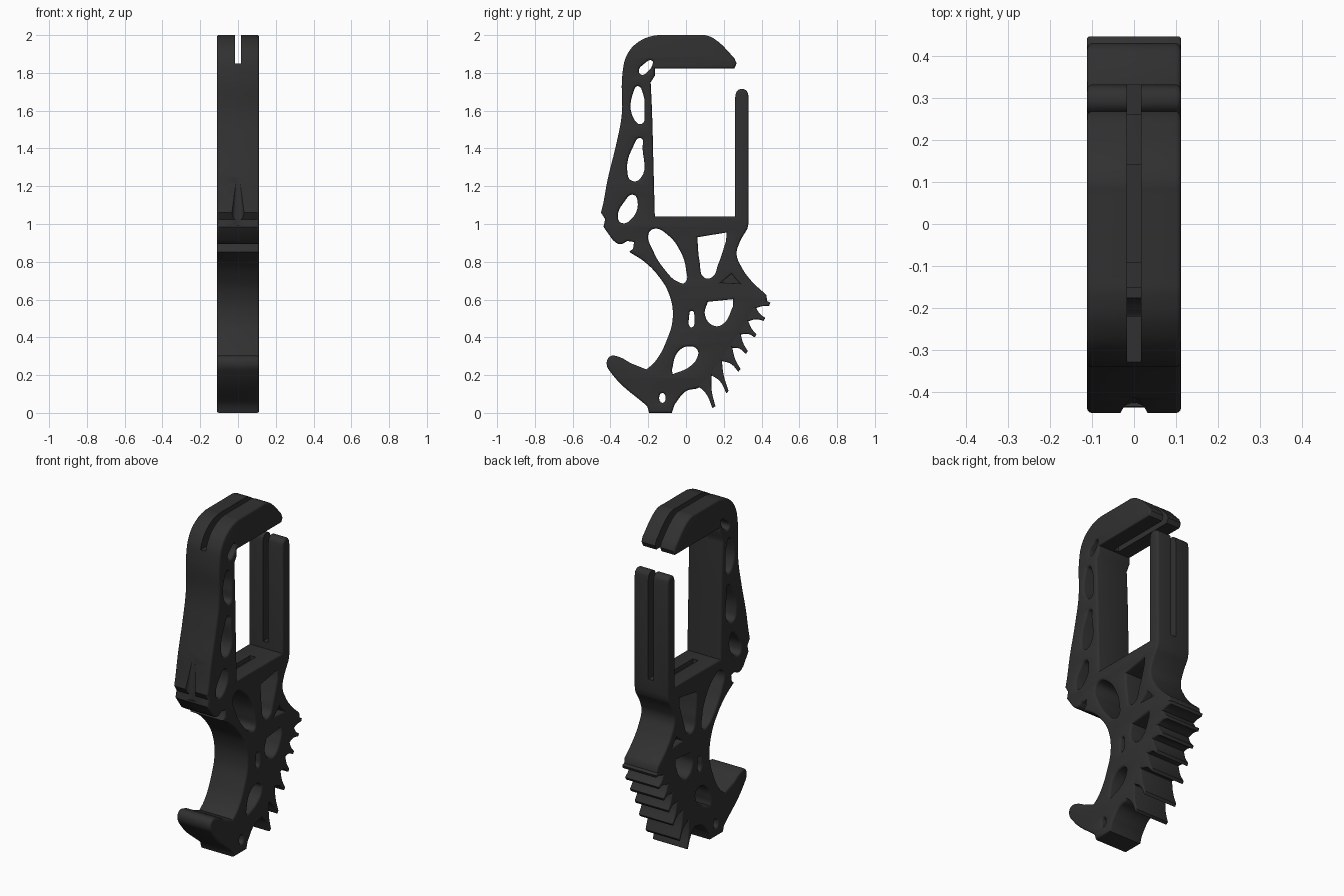
import bpy
import bmesh
from mathutils import Matrix, Vector

if "Cube" in bpy.data.objects:
    bpy.data.objects.remove(bpy.data.objects["Cube"], do_unlink=True)

HALF_WIDTH = 0.112
# Profiles are drawn in the side plane (y, z) and given thickness along x
SIDE_PLANE = Matrix(((0, 0, 1, 0), (1, 0, 0, 0), (0, 1, 0, 0), (0, 0, 0, 1)))

black = bpy.data.materials.new("matte black")
black.use_nodes = True
black.diffuse_color = (0.03, 0.03, 0.03, 1)
shader = next(n for n in black.node_tree.nodes if n.type == 'BSDF_PRINCIPLED')
shader.inputs["Base Color"].default_value = black.diffuse_color
shader.inputs["Roughness"].default_value = 0.6


def soft(*points):
    return [(p, 'AUTO') for p in points]


def sharp(*points):
    return [(p, 'VECTOR') for p in points]


def link(name, mesh):
    obj = bpy.data.objects.new(name, mesh)
    bpy.context.scene.collection.objects.link(obj)
    return obj


def plate(name, loops, bevel, half_width=HALF_WIDTH):
    """Fill closed side profiles and give them thickness with rounded rims."""
    curve = bpy.data.curves.new(name + " profile", 'CURVE')
    curve.dimensions = '2D'
    curve.fill_mode = 'BOTH'
    curve.resolution_u = 6
    curve.extrude = half_width - bevel
    curve.bevel_depth = bevel
    curve.bevel_resolution = 2
    curve.offset = -bevel
    for loop in loops:
        spline = curve.splines.new('BEZIER')
        spline.bezier_points.add(len(loop) - 1)
        spline.use_cyclic_u = True
        for knot, (point, handle) in zip(spline.bezier_points, loop):
            knot.co = (*point, 0)
            knot.handle_left_type = knot.handle_right_type = handle
    source = link(name + " profile", curve)
    graph = bpy.context.evaluated_depsgraph_get()
    mesh = bpy.data.meshes.new_from_object(source.evaluated_get(graph))
    bpy.data.objects.remove(source, do_unlink=True)
    mesh.transform(SIDE_PLANE)
    bm = bmesh.new()
    bm.from_mesh(mesh)
    bmesh.ops.remove_doubles(bm, verts=bm.verts, dist=0.0001)
    bmesh.ops.recalc_face_normals(bm, faces=bm.faces)
    bm.to_mesh(mesh)
    bm.free()
    mesh.materials.clear()
    mesh.materials.append(black)
    return link(name, mesh)


def slot_cutter(half_width, y_range, z_range):
    bm = bmesh.new()
    bmesh.ops.create_cube(bm, size=1)
    size = (2 * half_width, y_range[1] - y_range[0], z_range[1] - z_range[0])
    bmesh.ops.scale(bm, verts=bm.verts, vec=size)
    bmesh.ops.translate(bm, verts=bm.verts, vec=(0, sum(y_range) / 2, sum(z_range) / 2))
    mesh = bpy.data.meshes.new("slot cutter")
    bm.to_mesh(mesh)
    bm.free()
    return link("slot cutter", mesh)


def taper_cutter(top, bottom, radius):
    top, bottom = Vector(top), Vector(bottom)
    axis = top - bottom
    bm = bmesh.new()
    bmesh.ops.create_cone(bm, cap_ends=True, segments=24, radius1=radius,
                          radius2=0.002, depth=axis.length)
    turn = axis.to_track_quat('Z', 'Y').to_matrix().to_4x4()
    bm.transform(Matrix.Translation((top + bottom) / 2) @ turn)
    mesh = bpy.data.meshes.new("taper cutter")
    bm.to_mesh(mesh)
    bm.free()
    return link("taper cutter", mesh)


def cut(target, cutter):
    cutter.hide_render = True
    modifier = target.modifiers.new("cut", 'BOOLEAN')
    modifier.operation = 'DIFFERENCE'
    modifier.solver = 'EXACT'
    modifier.object = cutter
    bpy.context.view_layer.objects.active = target
    bpy.ops.object.modifier_apply(modifier=modifier.name)
    bpy.data.objects.remove(cutter, do_unlink=True)


# Outer edge: hook and front post
outline = sharp((.255, 1.823), (.268, 1.85), (.255, 1.88))
outline += soft((.15, 1.98), (.1, 2)) + sharp((.07, 2), (-.12, 2))
outline += soft((-.17, 1.997), (-.25, 1.965), (-.31, 1.9), (-.336, 1.8), (-.34, 1.58),
                (-.37, 1.42), (-.415, 1.235), (-.438, 1.11))
outline += sharp((-.45, 1.06), (-.428, 1.025), (-.437, .985), (-.385, .912))
outline += soft((-.35, .893)) + sharp((-.31, .91), (-.275, .905), (-.28, .87), (-.3, .852))
# Finger curve and front spur
outline += soft((-.22, .8), (-.15, .73), (-.09, .63), (-.07, .505), (-.1, .39), (-.165, .27))
outline += sharp((-.21, .23), (-.29, .262))
outline += soft((-.36, .298), (-.4, .3), (-.42, .265), (-.395, .21))
# Foot and back edge
outline += sharp((-.205, .035), (-.195, 0), (-.075, 0), (-.06, .045))
outline += soft((0, .115), (.07, .135), (.19, .27), (.29, .42))
outline += sharp((.375, .56), (.43, .59), (.425, .625))
outline += soft((.345, .7), (.295, .77), (.268, .84), (.283, .9))
# Back post and inside of the opening
outline += sharp((.325, .975), (.332, 1.01), (.332, 1.67))
outline += soft((.322, 1.703), (.296, 1.715), (.27, 1.703))
outline += sharp((.26, 1.67), (.26, 1.04), (-.165, 1.04))
outline += soft((-.172, 1.3), (-.18, 1.6)) + sharp((-.187, 1.75), (-.165, 1.785), (-.165, 1.823))

# Windows through the front post
post_windows = [
    soft((-.25, 1.81), (-.225, 1.845), (-.18, 1.865), (-.177, 1.845), (-.2, 1.81), (-.235, 1.79)),
    soft((-.278, 1.7), (-.255, 1.73), (-.228, 1.69), (-.22, 1.6), (-.235, 1.53), (-.278, 1.56)),
    soft((-.31, 1.27), (-.28, 1.41), (-.24, 1.455), (-.23, 1.4), (-.242, 1.24), (-.29, 1.23)),
    soft((-.36, 1.03), (-.325, 1.12), (-.28, 1.155), (-.256, 1.12), (-.295, 1.02), (-.34, 1.005)),
]
# Windows through the grip
pocket = sharp((.185, .69), (.24, .735), (.285, .685))
grip_windows = [
    soft((-.198, .95), (-.165, .975), (-.1, .945), (-.035, .865), (0, .76), (-.005, .69),
         (-.045, .695), (-.11, .755), (-.175, .86)),
    sharp((.06, .93), (.215, .955), (.212, .91)) + soft((.17, .785), (.14, .72), (.098, .715), (.072, .8)),
    sharp((.115, .588), (.25, .602), (.25, .565)) + soft((.195, .47), (.145, .462), (.1, .52)),
    soft((.016, .5), (.03, .54), (.044, .5), (.03, .452), (.016, .465)),
    soft((-.045, .32), (.01, .352), (.06, .335), (.06, .295), (.02, .245)) + sharp((-.07, .205), (-.075, .225)),
    soft((-.142, .08), (-.125, .105), (-.108, .08), (-.125, .053)),
    pocket,
]
body = plate("carabiner_body", [outline] + post_windows + grip_windows, 0.012)

# Centre grooves in the hook, back post, inner floor and front post
cut(body, slot_cutter(.017, (-.6, -.14), (1.85, 2.2)))
cut(body, slot_cutter(.017, (-.15, .5), (1.7, 2.2)))
cut(body, slot_cutter(.017, (.2, .5), (1.08, 1.75)))
cut(body, slot_cutter(.018, (-.09, .14), (1.015, 1.2)))
cut(body, taper_cutter((0, -.41, 1.33), (0, -.465, 1), .04))

# Thin web closing the middle of the small triangular pocket
web_loop = sharp((.17, .68), (.24, .75), (.3, .675))
web = plate("pocket_web", [web_loop], 0.003, HALF_WIDTH * 0.6)

# Row of grip teeth along the back edge, each leaning down and outward
valleys = [(.055, .15), (.135, .2), (.19, .275), (.245, .345), (.29, .415), (.33, .485), (.372, .555), (.395, .61)]
tips = [(.148, .03), (.22, .11), (.283, .225), (.322, .32), (.368, .408), (.415, .495), (.443, .575)]
teeth = []
for low, high, tip in zip(valleys, valleys[1:], tips):
    low, high, tip = Vector(low), Vector(high), Vector(tip)
    middle = (low + high) / 2
    side = (high - low).normalized() * 0.009
    inward = (middle - tip).normalized() * 0.03
    waist = middle.lerp(tip, 0.45)
    loop = sharp(low + inward, low) + soft(waist - side * 1.7)
    loop += sharp(tip - side, tip + side) + soft(waist + side * 2.2)
    teeth.append(loop + sharp(high, high + inward))
grip_teeth = plate("grip_teeth", teeth, 0.006)

for part in (body, web, grip_teeth):
    bpy.ops.object.select_all(action='DESELECT')
    part.select_set(True)
    bpy.context.view_layer.objects.active = part
    bpy.ops.object.shade_smooth_by_angle(angle=0.7)
